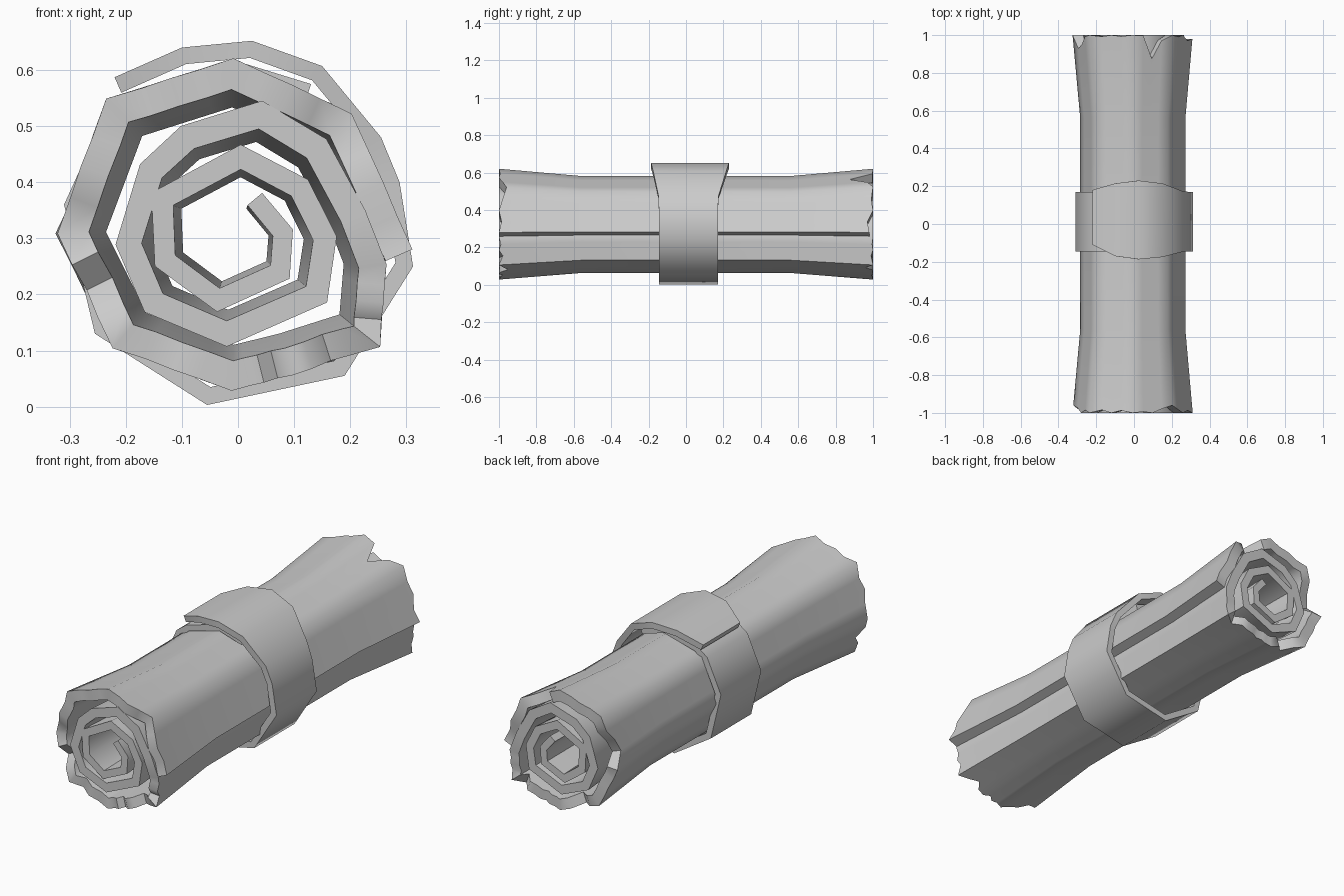
import bpy, bmesh, random
from mathutils import Vector

if "Cube" in bpy.data.objects:
    bpy.data.objects.remove(bpy.data.objects["Cube"])

random.seed(4)
CZ = 0.31  # height of the roll axis


def sheet(name, path, rows, offsets):
    """Closed thick sheet. path: (x, z, thickness), rows(i): list of (y, scale),
    offsets: outer and inner offset as fractions of thickness."""
    pts = [Vector(p[:2]) for p in path]
    n = len(pts)
    bm = bmesh.new()
    grid = []
    for i, p in enumerate(pts):
        dirs = []
        if i > 0:
            dirs.append((p - pts[i - 1]).normalized())
        if i < n - 1:
            dirs.append((pts[i + 1] - p).normalized())
        norms = [Vector((-d.y, d.x)) for d in dirs]
        m = sum(norms, Vector((0, 0))).normalized()
        m /= max(0.6, m.dot(norms[0]))
        col = []
        for off in offsets:
            q = p + m * off * path[i][2]
            col.append([bm.verts.new((q.x * s, y, CZ + (q.y - CZ) * s))
                        for y, s in rows(i)])
        grid.append(col)
    k = len(grid[0][0])
    for a, b in zip(grid, grid[1:]):
        for j in range(k - 1):
            for side in (0, 1):
                bm.faces.new((a[side][j], b[side][j], b[side][j + 1], a[side][j + 1]))
        for j in (0, k - 1):
            bm.faces.new((a[0][j], b[0][j], b[1][j], a[1][j]))
    for c in (grid[0], grid[-1]):
        for j in range(k - 1):
            bm.faces.new((c[0][j], c[0][j + 1], c[1][j + 1], c[1][j]))
    bmesh.ops.recalc_face_normals(bm, faces=bm.faces)
    me = bpy.data.meshes.new(name)
    bm.to_mesh(me)
    bm.free()
    ob = bpy.data.objects.new(name, me)
    bpy.context.collection.objects.link(ob)
    bpy.context.view_layer.objects.active = ob
    ob.select_set(True)
    bpy.ops.object.shade_smooth_by_angle(angle=1.0)
    ob.select_set(False)


# Paper roll: spiral centre line at the flared ends, from inside out
spiral = [(.03, .37), (.08, .31), (.075, .24), (-.035, .19), (-.13, .26),
          (-.135, .37), (.005, .445), (.11, .39), (.155, .30), (.14, .20),
          (-.02, .13), (-.15, .185), (-.195, .29), (-.155, .42), (-.09, .48),
          (.04, .52), (.14, .46), (.205, .34), (.24, .25), (.23, .125),
          (.09, .08), (-.01, .055), (-.205, .125), (-.297, .31),
          (-.215, .528), (-.01, .593), (.185, .505), (.287, .27)]
OUTER = 18  # first segment of the visible outer layer, which gets torn ends
path, front_tear, back_tear = [], [], []
# deep notches: (segment, step) -> depth
front_notch = {(26, 0): .04, (23, 0): .04, (22, 2): .06, (19, 2): .05}
back_notch = {(25, 2): .125, (25, 3): .03, (23, 1): .07, (23, 2): .05,
              (19, 1): .04, (21, 2): .06, (26, 3): .03}
for i in range(len(spiral) - 1):
    steps = 4 if i >= OUTER else 1
    (x0, z0), (x1, z1) = spiral[i], spiral[i + 1]
    for s in range(steps):
        f = s / steps
        t = .034 + .018 * min(1, (i + f) / 22)
        path.append((x0 + (x1 - x0) * f, z0 + (z1 - z0) * f, t))
        rag = (s % 2) * random.uniform(.005, .03)
        front_tear.append(front_notch.get((i, s), rag))
        back_tear.append(back_notch.get((i, s), rag * .5))
path.append((*spiral[-1], .052))
front_tear.append(0)
back_tear.append(.02)

MID, WAIST = .56, .875


def flare(y):
    return WAIST + (1 - WAIST) * (abs(y) - MID) / (1 - MID)


def roll_rows(i):
    a, b = -1 + front_tear[i], 1 - back_tear[i]
    return [(a, flare(a)), (-MID, WAIST), (MID, WAIST), (b, flare(b))]


sheet("rolled_paper", path, roll_rows, (.5, -.5))

# Band wrapped round the middle, with a wider loose end on top: (x, z, y0, y1)
band = [(-.22, .587, -.11, .18), (-.1, .64, -.17, .215), (.025, .652, -.187, .23),
        (.15, .607, -.175, .215), (.255, .48, -.148, .175), (.288, .4, -.145, .17)]
band += [(x, z, -.145, .17) for x, z in
         [(.312, .25), (.19, .055), (-.055, .003), (-.255, .13), (-.31, .36),
          (-.235, .525), (-.18, .566), (0, .615), (.13, .575)]]
sheet("band", [(x, z, .03) for x, z, _, _ in band],
      lambda i: [(band[i][2], 1), (band[i][3], 1)], (0, -1))
